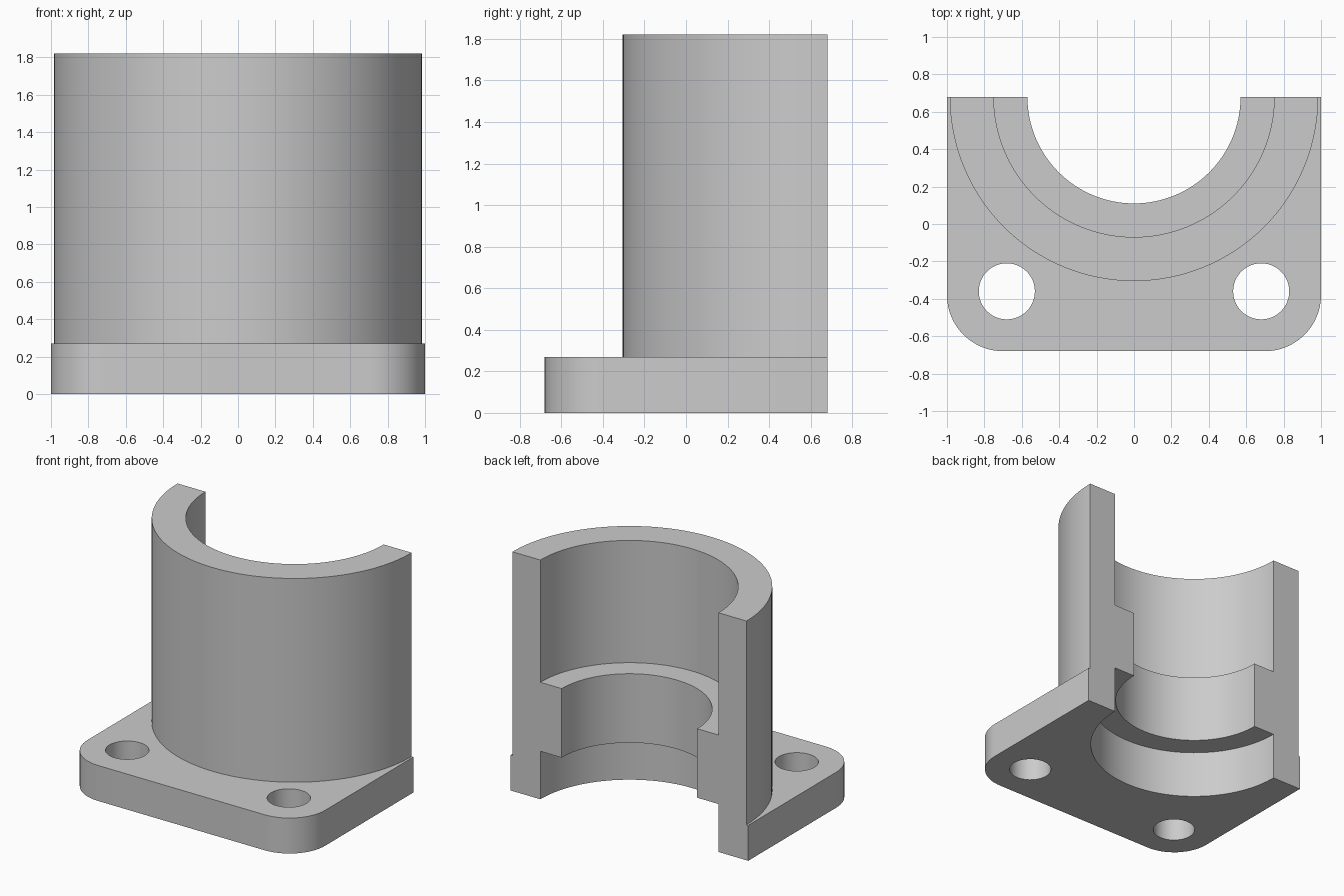
import bpy, bmesh
from math import sin, cos, pi, radians
from mathutils import Vector

cube = bpy.data.objects.get("Cube")
if cube:
    bpy.data.objects.remove(cube, do_unlink=True)

BACK = 0.68                     # cut plane, which also holds the bore axis
FLANGE_TOP, HEIGHT = 0.27, 1.82
R_OUT, R_BORE, R_RIDGE = 0.985, 0.75, 0.57
RIDGE_LOW, RIDGE_HIGH = 0.365, 0.89
CORNER = 0.3
HOLE_X, HOLE_Y, HOLE_R = 0.68, -0.36, 0.15
STEPS = 64


def arc(cx, cy, r, start, end, steps):
    angles = [start + (end - start) * i / steps for i in range(steps + 1)]
    return [(cx + r * cos(a), cy + r * sin(a)) for a in angles]


def on_sleeve(v):
    return abs(Vector((v.co.x, v.co.y - BACK)).length - R_OUT) < 1e-4


def add_sleeve(bm):
    """Half-turn sweep of the stepped wall section, capped at both cut ends."""
    section = [(R_OUT, FLANGE_TOP), (R_OUT, HEIGHT), (R_BORE, HEIGHT),
               (R_BORE, RIDGE_HIGH), (R_RIDGE, RIDGE_HIGH),
               (R_RIDGE, RIDGE_LOW), (R_BORE, RIDGE_LOW),
               (R_BORE, 0), (R_OUT, 0)]
    rings = []
    for i in range(STEPS + 1):
        a = -pi * i / STEPS
        rings.append([bm.verts.new((r * cos(a), BACK + r * sin(a), z))
                      for r, z in section])
    n = len(section)
    for a, b in zip(rings, rings[1:]):
        for k in range(n - 1):          # the flange covers the last side
            bm.faces.new((a[k], a[k + 1], b[k + 1], b[k]))
    bm.faces.new(rings[0])
    bm.faces.new(rings[-1])


def add_flange(bm):
    """Rounded plate with two bolt holes, open where it meets the sleeve."""
    outline = arc(0, BACK, R_OUT, 0, -pi, STEPS)
    outline += [(-1, BACK)]
    outline += arc(-1 + CORNER, -BACK + CORNER, CORNER, pi, 1.5 * pi, 16)
    outline += arc(1 - CORNER, -BACK + CORNER, CORNER, 1.5 * pi, 2 * pi, 16)
    outline += [(1, BACK)]
    holes = [arc(s * HOLE_X, HOLE_Y, HOLE_R, 0, 2 * pi, 48)[:-1] for s in (-1, 1)]
    loops = [outline] + holes

    levels = []
    for z in (0, FLANGE_TOP):
        rings = [[bm.verts.new((x, y, z)) for x, y in loop] for loop in loops]
        edges = [bm.edges.new((r[i - 1], r[i])) for r in rings for i in range(len(r))]
        bmesh.ops.triangle_fill(bm, edges=edges, use_beauty=True, normal=(0, 0, 1))
        levels.append(rings)
    for low, high in zip(*levels):
        for i in range(len(low)):
            if not (on_sleeve(low[i - 1]) and on_sleeve(low[i])):
                bm.faces.new((low[i - 1], low[i], high[i], high[i - 1]))


# Sleeve and flange are welded into one solid casting
bm = bmesh.new()
add_sleeve(bm)
add_flange(bm)
bmesh.ops.remove_doubles(bm, verts=bm.verts[:], dist=1e-4)
bmesh.ops.recalc_face_normals(bm, faces=bm.faces[:])
mesh = bpy.data.meshes.new("flanged_half_sleeve")
bm.to_mesh(mesh)
bm.free()
body = bpy.data.objects.new("flanged_half_sleeve", mesh)
bpy.context.collection.objects.link(body)

# Plain grey metal
grey = bpy.data.materials.new("plain_grey")
grey.use_nodes = True
colour = (0.6, 0.6, 0.6, 1)
grey.diffuse_color = colour
grey.node_tree.nodes["Principled BSDF"].inputs["Base Color"].default_value = colour
mesh.materials.append(grey)

bpy.ops.object.select_all(action="DESELECT")
body.select_set(True)
bpy.context.view_layer.objects.active = body
bpy.ops.object.shade_smooth_by_angle(angle=radians(30))
